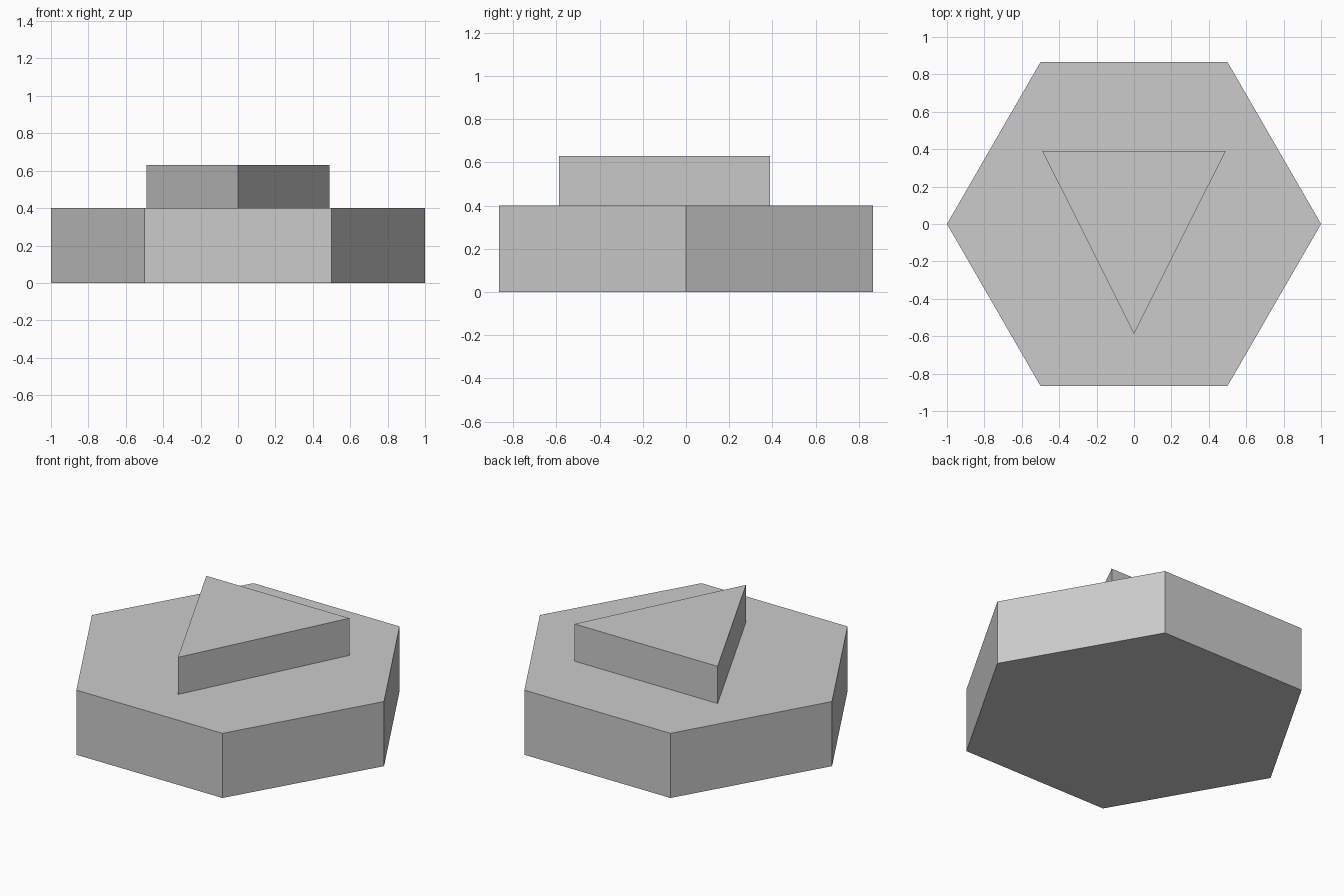
import bpy, bmesh, math

if "Cube" in bpy.data.objects:
    bpy.data.objects.remove(bpy.data.objects["Cube"])

grey = bpy.data.materials.new("plain grey")
grey.diffuse_color = (0.6, 0.6, 0.6, 1)
grey.use_nodes = True
grey.node_tree.nodes["Principled BSDF"].inputs["Base Color"].default_value = grey.diffuse_color


def prism(name, outline, z0, z1):
    """Closed flat-sided prism from a counter-clockwise outline."""
    bm = bmesh.new()
    base = bm.faces.new([bm.verts.new((x, y, z0)) for x, y in outline])
    out = bmesh.ops.extrude_face_region(bm, geom=[base], use_keep_orig=True)
    for v in out["geom"]:
        if isinstance(v, bmesh.types.BMVert):
            v.co.z = z1
    bmesh.ops.recalc_face_normals(bm, faces=bm.faces[:])
    mesh = bpy.data.meshes.new(name)
    bm.to_mesh(mesh)
    bm.free()
    mesh.materials.append(grey)
    obj = bpy.data.objects.new(name, mesh)
    bpy.context.collection.objects.link(obj)
    return obj


# Hexagonal base slab
hexagon = [(math.cos(math.radians(60 * i)), math.sin(math.radians(60 * i))) for i in range(6)]
prism("hexagonal_base", hexagon, 0.0, 0.4)

# Raised triangular pointer, tip towards the front
prism("triangular_pointer", [(0, -0.587), (0.49, 0.39), (-0.49, 0.39)], 0.4, 0.63)
